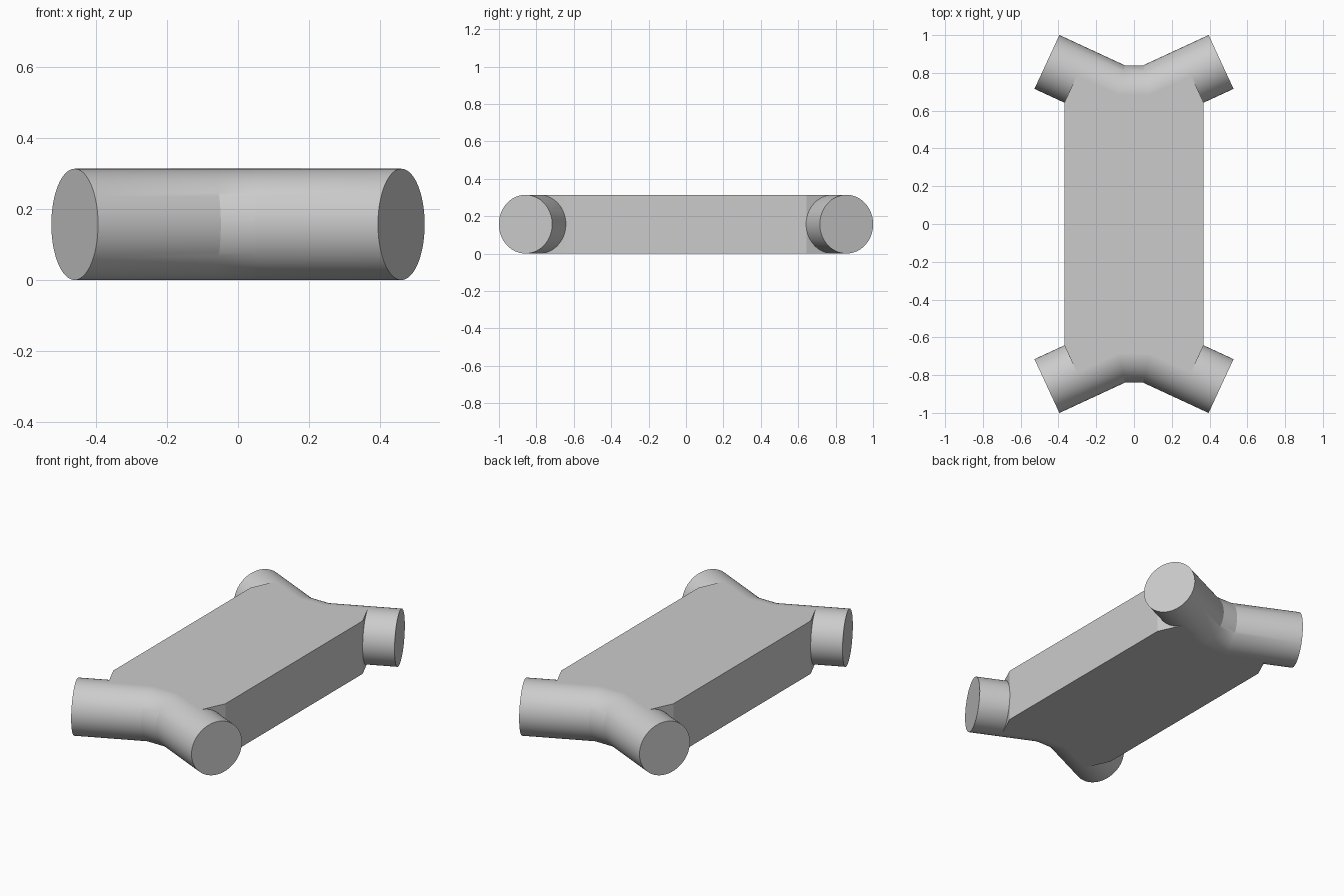
import bpy, bmesh, math
from mathutils import Vector

cube = bpy.data.objects.get("Cube")
if cube:
    bpy.data.objects.remove(cube, do_unlink=True)

R = 0.157                       # pipe radius, also half the slab thickness
END = Vector((0.461, 0.858))    # centre of a pipe mouth
BEND = Vector((0.083, 0.683))   # axis point where the pipe bends
SIDES = 72

grey = bpy.data.materials.new("plain grey")
grey.use_nodes = True
colour = (0.6, 0.6, 0.6, 1)
grey.diffuse_color = colour
grey.node_tree.nodes["Principled BSDF"].inputs["Base Color"].default_value = colour

axis = (END - BEND).normalized()
across = Vector((-axis.y, axis.x))                   # square to the branch axis
half = math.atan2(axis.y, axis.x) / 2
mitre = Vector((-math.tan(half), 1))                 # joint plane direction


def finish(name, bm):
    bmesh.ops.recalc_face_normals(bm, faces=bm.faces)
    mesh = bpy.data.meshes.new(name)
    bm.to_mesh(mesh)
    bm.free()
    mesh.materials.append(grey)
    obj = bpy.data.objects.new(name, mesh)
    bpy.context.collection.objects.link(obj)
    bpy.ops.object.select_all(action='DESELECT')
    obj.select_set(True)
    bpy.context.view_layer.objects.active = obj
    bpy.ops.object.shade_smooth_by_angle(angle=math.radians(20))
    return obj


def bent_pipe(name, side):
    """Three straight lengths joined by mitred rings, capped at both mouths."""
    bm = bmesh.new()
    rings = []
    for mx, centre, spread in ((-1, END, across), (-1, BEND, mitre),
                               (1, BEND, mitre), (1, END, across)):
        ring = []
        for i in range(SIDES):
            a = math.tau * i / SIDES
            p = centre + spread * (R * math.cos(a))
            ring.append(bm.verts.new((mx * p.x, side * p.y, R + R * math.sin(a))))
        rings.append(ring)
    for a, b in zip(rings, rings[1:]):
        for i in range(SIDES):
            j = (i + 1) % SIDES
            bm.faces.new((a[i], a[j], b[j], b[i]))
    bm.faces.new(rings[0])
    bm.faces.new(rings[-1])
    finish(name, bm)


bent_pipe("back_pipe", 1)
bent_pipe("front_pipe", -1)

# Slab between the pipes: its ends follow the pipe axes, its corners are cut square to them
corner = Vector((0.368, 0.644))
shoulder = corner + across * (-(corner - END).dot(across))
quarter = [corner, shoulder, BEND]
back = quarter + [Vector((-p.x, p.y)) for p in reversed(quarter)]
outline = back + [-p for p in back]
bm = bmesh.new()
base = bm.faces.new([bm.verts.new((p.x, p.y, 0)) for p in outline])
top = bmesh.ops.extrude_face_region(bm, geom=[base])["geom"]
bmesh.ops.translate(bm, vec=(0, 0, 2 * R),
                    verts=[v for v in top if isinstance(v, bmesh.types.BMVert)])
finish("slab_body", bm)
